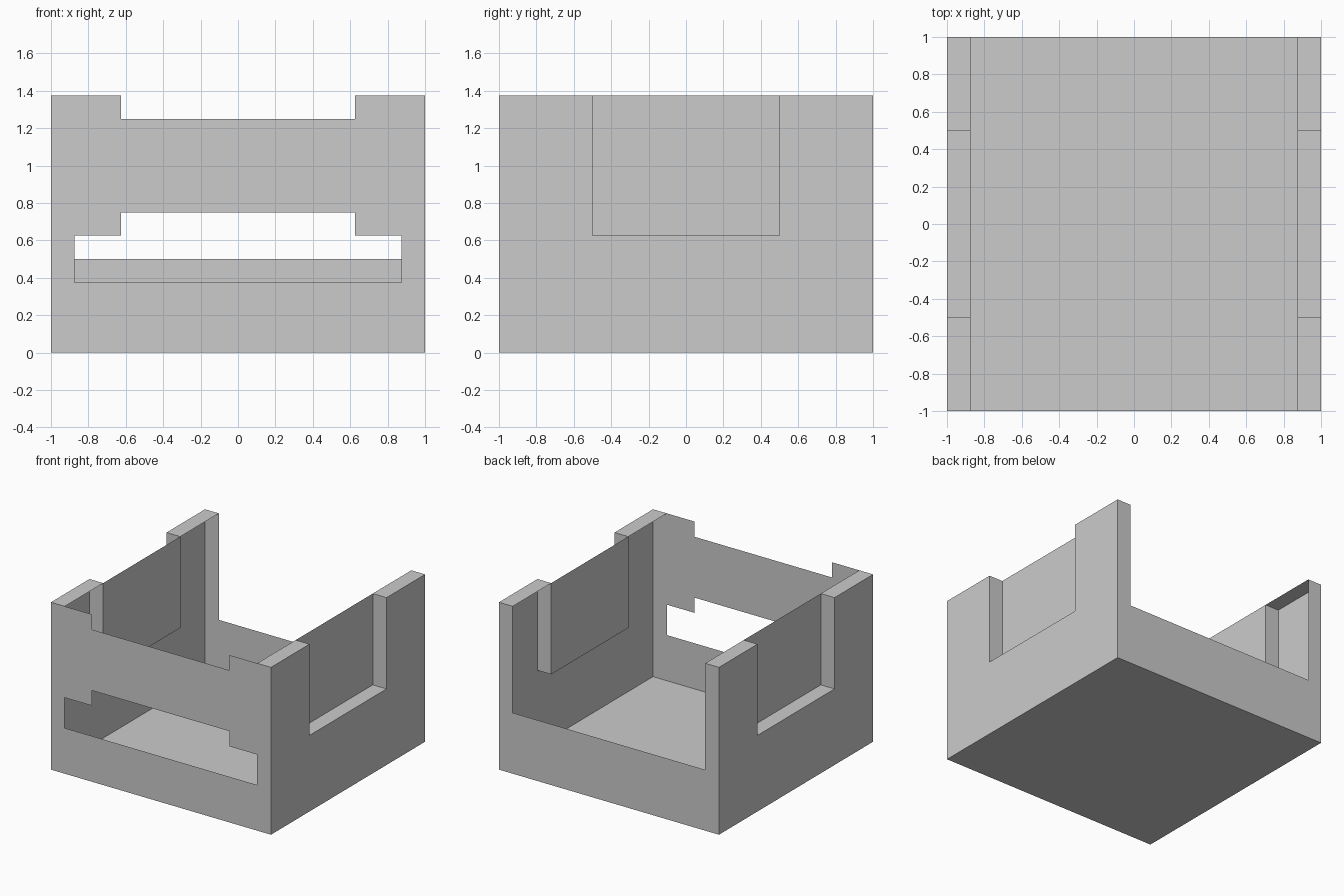
import bpy
import bmesh

if "Cube" in bpy.data.objects:
    bpy.data.objects.remove(bpy.data.objects["Cube"])

H = 1.375          # overall height
IN = 0.875         # inner line of the side rims
NOTCH = 0.5        # half length of the side recess
LEDGE = 0.625      # height of the recess ledge


def sheet(name, faces):
    """Thin-sheet part from right-half polygons, mirrored across x = 0."""
    bm = bmesh.new()
    for pts in faces:
        bm.faces.new([bm.verts.new(p) for p in pts])
    bmesh.ops.remove_doubles(bm, verts=bm.verts, dist=1e-5)
    mesh = bpy.data.meshes.new(name)
    bm.to_mesh(mesh)
    bm.free()
    ob = bpy.data.objects.new(name, mesh)
    bpy.context.collection.objects.link(ob)
    mod = ob.modifiers.new("Mirror", 'MIRROR')
    mod.use_clip = True
    return ob


def on_x(x, pts):
    return [(x, y, z) for y, z in pts]


def on_y(y, pts):
    return [(x, y, z) for x, z in pts]


def on_z(z, pts):
    return [(x, y, z) for x, y in pts]


def rect(a0, a1, b0, b1):
    return [(a0, b0), (a1, b0), (a1, b1), (a0, b1)]


# Floor, facing down
sheet("floor", [on_z(0, rect(0, 1, -1, 1)[::-1])])

# Front panel with lowered top edge and stepped slot
sheet("front_panel", [on_y(-1, [
    (0, 0), (1, 0), (1, H), (0.625, H), (0.625, 1.25), (0, 1.25),
    (0, 0.75), (0.625, 0.75), (0.625, 0.625), (IN, 0.625),
    (IN, 0.375), (0, 0.375)])])

# Low back panel with tall narrow ends
sheet("back_panel", [on_y(1, [
    (0, 0), (1, 0), (1, H), (IN, H), (IN, 0.5), (0, 0.5)][::-1])])

# Outer side walls with a recess cut from the top
sheet("side_wall", [on_x(1, [
    (-1, 0), (1, 0), (1, H), (NOTCH, H), (NOTCH, LEDGE),
    (-NOTCH, LEDGE), (-NOTCH, H), (-1, H)])])

# Recess: back plate, ledge and two cheeks
cheek = rect(IN, 1, LEDGE, H)
sheet("side_recess", [
    on_x(IN, rect(-NOTCH, NOTCH, LEDGE, H)),
    on_z(LEDGE, rect(IN, 1, -NOTCH, NOTCH)),
    on_y(NOTCH, cheek),
    on_y(-NOTCH, cheek[::-1])])

# Rims on top of the side walls, either side of the recess
sheet("side_rim", [on_z(H, rect(IN, 1, a, b))
                   for a, b in ((-1, -NOTCH), (NOTCH, 1))])
